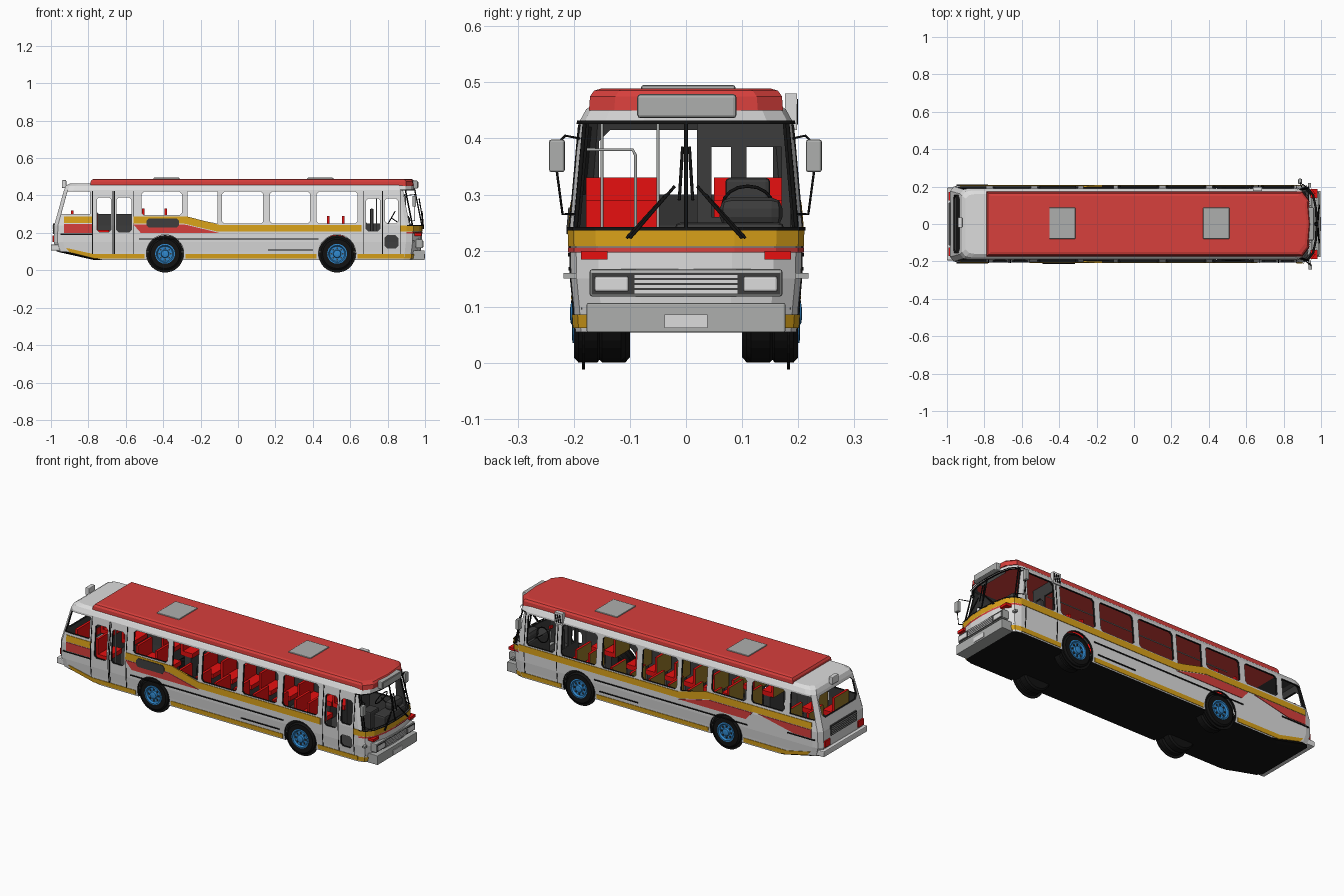
import bpy, bmesh, math

if "Cube" in bpy.data.objects:
    bpy.data.objects.remove(bpy.data.objects["Cube"])

def material(name, r, g, b):
    m = bpy.data.materials.new(name)
    m.use_nodes = True
    m.diffuse_color = (r, g, b, 1)
    m.node_tree.nodes["Principled BSDF"].inputs["Base Color"].default_value = (r, g, b, 1)
    return m

WHITE = material("body white", .72, .72, .72)
RED = material("paint red", .68, .05, .045)
SEAT = material("bright red", .8, .005, .005)
YELLOW = material("belt yellow", .7, .36, .01)
BLACK = material("rubber black", .006, .006, .006)
DARK = material("dark grey", .045, .045, .045)
GREY = material("light grey", .42, .43, .42)
BLUE = material("hub blue", .03, .25, .62)
OLIVE = material("seat back olive", .3, .18, .02)

def mesh(name, verts, faces, *mats, fix=True):
    me = bpy.data.meshes.new(name)
    me.from_pydata(verts, [], faces)
    for m in mats:
        me.materials.append(m)
    if fix:
        bm = bmesh.new()
        bm.from_mesh(me)
        bmesh.ops.recalc_face_normals(bm, faces=bm.faces)
        bm.to_mesh(me)
        bm.free()
    ob = bpy.data.objects.new(name, me)
    bpy.context.scene.collection.objects.link(ob)
    return ob

def loft(rings, closed=True):
    """Vertices and faces joining equal rings of points, with end caps."""
    n = len(rings[0])
    verts = [p for r in rings for p in r]
    faces = [(k * n + i, k * n + (i + 1) % n, (k + 1) * n + (i + 1) % n, (k + 1) * n + i)
             for k in range(len(rings) - 1) for i in range(n if closed else n - 1)]
    if closed:
        faces += [tuple(range(n))[::-1], tuple(range(len(verts) - n, len(verts)))]
    return verts, faces

def prism_data(pts, axis, a, b):
    put = {"x": lambda p, t: (t, p[0], p[1]), "y": lambda p, t: (p[0], t, p[1]),
           "z": lambda p, t: (p[0], p[1], t)}[axis]
    return loft([[put(p, t) for p in pts] for t in (a, b)])

def box(name, mat, x, y, z, bevel=0):
    pts = [(x[0], y[0]), (x[1], y[0]), (x[1], y[1]), (x[0], y[1])]
    ob = mesh(name, *prism_data(pts, "z", *z), mat)
    if bevel:
        m = ob.modifiers.new("round", "BEVEL")
        m.width, m.segments = bevel, 2
    return ob

def both(span, s):
    return sorted((span[0] * s, span[1] * s))

def rect(a0, a1, b0, b1, c=.012):
    return [(a0 + c, b0), (a1 - c, b0), (a1, b0 + c), (a1, b1 - c),
            (a1 - c, b1), (a0 + c, b1), (a0, b1 - c), (a0, b0 + c)]

def tube(name, mat, paths, r):
    cu = bpy.data.curves.new(name, "CURVE")
    cu.dimensions, cu.bevel_depth, cu.bevel_resolution = "3D", r, 1
    for path in paths:
        sp = cu.splines.new("POLY")
        sp.points.add(len(path) - 1)
        for p, co in zip(sp.points, path):
            p.co = (*co, 1)
    cu.materials.append(mat)
    bpy.context.scene.collection.objects.link(bpy.data.objects.new(name, cu))

# Body levels: height, half width, front end, rear end
LEVELS = [(.055, .197, .97, -.77), (.10, .2, .977, -.97), (.15, .205, .983, -.985),
          (.24, .207, .983, -.983), (.43, .19, .945, -.93), (.452, .178, .945, -.92),
          (.464, .16, .925, -.9)]

def at(z):
    for a, b in zip(LEVELS, LEVELS[1:]):
        if z <= b[0]:
            t = (z - a[0]) / (b[0] - a[0])
            return [p + (q - p) * t for p, q in zip(a[1:], b[1:])]

def ring(z, off=0):
    w, xf, xr = at(z)
    half = [(xr, .85 * w), (xr + .02, .97 * w), (xr + .05, w), (xf - .085, w), (xf - .05, .95 * w),
            (xf - .02, .76 * w), (xf - .004, .4 * w), (xf, 0)]
    half = [(x + (off if x > 0 else 0), y + off * (y > 0), z) for x, y in half]
    return half + [(x, -y, z) for x, y, z in half[-2::-1]]

def side_plate(name, mat, pts, s, off=.003):
    rings = [[(x, s * (at(z)[0] + d), z) for x, z in pts] for d in (-.004, off)]
    return mesh(name, *loft(rings), mat)

def bar(x0, x1, z0, z1):
    zs = [z0] + [l[0] for l in LEVELS if z0 < l[0] < z1] + [z1]
    return [(x0, z) for z in zs] + [(x1, z) for z in zs[::-1]]

# Body shell: white outside, dark inside, black underneath
body = mesh("body_shell", *loft([ring(l[0]) for l in LEVELS]), WHITE, DARK, BLACK)
for f in body.data.polygons:
    f.material_index = 2 if f.normal.z < -.5 else 0
wall = body.modifiers.new("wall", "SOLIDIFY")
wall.thickness, wall.offset, wall.material_offset = .012, -1, 1

# Window, windscreen and wheel arch openings
WHEELS = {"rear": -.39, "front": .53}
shared = [[(-.945, .3), (-.79, .3), (-.79, .42), (-.912, .42)], rect(-.515, -.3, .295, .42),
          [(-.27, .28), (-.11, .25), (-.11, .42), (-.27, .42)], rect(-.085, .135, .25, .42),
          rect(.17, .385, .25, .42), rect(.42, .64, .25, .42)]
right = [rect(-.755, -.678, .205, .39), rect(-.65, -.57, .205, .39), rect(.685, .76, .21, .385),
         rect(.785, .855, .25, .385), rect(.785, .855, .12, .185)]
left = [rect(-.755, -.55, .3, .42), rect(.68, .855, .25, .42)]
cuts = [prism_data(p, "y", -.3, -.165) for p in shared + right]
cuts += [prism_data(p, "y", .165, .3) for p in shared + left]
for x in WHEELS.values():
    arch = [(x + .1 * math.cos(a * math.pi / 16), .09 + .1 * math.sin(a * math.pi / 16)) for a in range(32)]
    cuts += [prism_data(arch, "y", *both((.182, .3), s)) for s in (1, -1)]
cuts.append(prism_data(rect(-.155, .155, .3, .415, .02), "x", -1.1, -.89))
cuts.append(prism_data([(.918, .24), (1.1, .24), (1.1, .428), (.882, .428)], "y", -.3, .3))
verts, faces = [], []
for v, f in cuts:
    faces += [tuple(i + len(verts) for i in q) for q in f]
    verts += v
cutter = mesh("opening_cutter", verts, faces, WHITE, DARK, BLACK)
for f in cutter.data.polygons:
    f.material_index = 2
cutter.hide_render = True
cutter.hide_viewport = True
cutter.display_type = "WIRE"
cut = body.modifiers.new("openings", "BOOLEAN")
cut.operation, cut.solver, cut.object = "DIFFERENCE", "EXACT", cutter

# Raised red roof and hatches
def roof_ring(z, inset):
    x0, x1, w, c = -.79 + inset, .945 - inset, .173 - inset, .045
    return [(x, y, z) for x, y in [(x0, -w), (x1 - c, -w), (x1 - .01, -w + c), (x1, 0), (x1 - .01, w - c),
                                   (x1 - c, w), (x0, w)]]
mesh("roof_panel", *loft([roof_ring(.45, 0), roof_ring(.475, .002), roof_ring(.485, .009),
                          roof_ring(.489, .022)]), RED)
for x in (-.383, .44):
    box("roof_hatch", GREY, (x - .07, x + .07), (-.08, .088), (.48, .495), .004)
box("front_sign_box", GREY, (.9, .962), (-.087, .09), (.436, .479), .006)
box("front_sign_face", GREY, (.96, .964), (-.078, .081), (.442, .473))
box("rear_roof_lamp", WHITE, (-.942, -.918), (-.02, .035), (.44, .482), .004)
box("side_route_sign", WHITE, (.635, .685), (.176, .198), (.415, .48))
for i in range(3):
    x = .64 + i * .014
    pts = [(x, .425), (x + .007, .425), (x + .016, .47), (x + .009, .47)]
    mesh("route_sign_stripe", *prism_data(pts, "y", .197, .2), BLACK)

# Painted side stripes and trim
for s in (1, -1):
    end = .9 if s > 0 else .66
    side_plate("yellow_belt", YELLOW, [(-.56, .25), (-.29, .25), (-.11, .207), (end, .207), (end, .243),
                                       (-.1, .243), (-.27, .287), (-.56, .287)], s)
    side_plate("rear_yellow_belt", YELLOW, bar(-.93, -.78 if s < 0 else -.56, .252, .287), s)
    side_plate("red_wedge", RED, [(-.52, .2), (-.1, .2), (-.29, .246), (-.56, .246)], s)
    tail = [(-.93, .2), (-.78, .2), (-.78, .248), (-.93, .248)]
    side_plate("rear_red_flash", RED, tail if s < 0 else [(-.93, .2), (-.82, .2), (-.6, .248), (-.93, .248)], s)
    for x0, x1 in ((-.77, -.5), (-.28, .42), (.64, .89)):
        side_plate("skirt_stripe", YELLOW, [(x0, .062), (x1, .062), (x1, .086), (x0, .086)], s)
    side_plate("rear_skirt_stripe", YELLOW, [(-.9, .096), (-.77, .064), (-.77, .086), (-.92, .12)], s)
    for x0, x1, z in ((-.95, -.78, .193), (-.53, .43, .168), (.16, .4, .108)):
        side_plate("trim_strip", BLACK, bar(x0, x1, z - .003, z + .003), s, .004)
    for x in ((-.778, -.668, -.66, -.557, .672, .772, .868) if s < 0 else (.665, .868)):
        side_plate("door_gap", BLACK, bar(x - .002, x + .002, .065, .425), s, .002)
side_plate("engine_vent", DARK, rect(-.49, -.315, .23, .277), -1, .006)
side_plate("corner_belt", YELLOW, bar(.87, .9, .207, .24), -1)

# Bands wrapping the front
def front_band(name, mat, z0, z1, off=.004):
    verts, faces = loft([ring(z, off)[3:12] for z in (z0, z1)], False)
    mesh(name, verts, faces, mat, fix=False)
front_band("front_yellow_belt", YELLOW, .207, .237)
front_band("front_red_line", RED, .197, .206)
front_band("front_skirt_stripe", YELLOW, .062, .086)
front_band("windscreen_base_seal", BLACK, .236, .242, .006)
front_band("windscreen_top_seal", BLACK, .426, .432, .005)
low, high = ring(.24), ring(.43)
tube("windscreen_posts", BLACK, [(low[i], high[i]) for i in (4, 7, 10)], .004)

# Nose: headlamps, grille, bumper, plate, indicators
box("headlamp_panel", GREY, (.95, .987), (-.172, .172), (.118, .167), .005)
box("grille_recess", DARK, (.98, .9885), (-.168, .168), (.122, .16))
for i in range(4):
    box("grille_bar", WHITE, (.98, .991), (-.092, .092), (.124 + i * .009, .13 + i * .009))
for s in (1, -1):
    box("headlamp", WHITE, (.97, .992), both((.102, .163), s), (.127, .154), .004)
    box("front_indicator", SEAT, (.945, .98), both((.14, .187), s), (.184, .199))
    box("side_marker", GREY, (.93, .945), both((.195, .218), s), (.15, .16))
    box("tail_lamp", SEAT, (-.992, -.97), both((.125, .172), s), (.15, .185))
box("front_bumper", GREY, (.93, .997), (-.177, .177), (.054, .107), .003)
box("front_number_plate", WHITE, (.99, 1.0), (-.038, .038), (.062, .086))

# Tail: bumper, engine grille
box("rear_bumper", WHITE, (-1.0, -.95), (-.195, .195), (.105, .138), .005)
box("rear_grille", DARK, (-.989, -.97), (-.115, .115), (.195, .25))
for i in range(5):
    box("rear_grille_slat", GREY, (-.992, -.97), (-.112, .112), (.2 + i * .01, .203 + i * .01))

# Wheels
def lathe(name, mat, x, s, profile, n=32):
    rings = [[(x + r * math.cos(2 * math.pi * i / n), s * y, .088 + r * math.sin(2 * math.pi * i / n))
              for i in range(n)] for r, y in profile]
    return mesh(name, *loft(rings), mat)
for end, x in WHEELS.items():
    for s in (1, -1):
        lathe("wheel_well", BLACK, x, s, [(.1, .18), (.1, .185)])
        for y in ((.15, .1) if end == "rear" else (.15, .108)):
            lathe(end + "_tyre", BLACK, x, s, [(.05, y), (.078, y), (.087, y + .008), (.087, y + .042),
                                               (.078, y + .05), (.052, y + .05), (.05, y + .042)])
        lathe(end + "_hub", BLUE, x, s, [(.053, .19), (.053, .202), (.046, .203), (.04, .194), (.022, .194),
                                         (.019, .205), (.008, .207)])
        for k in range(8):
            a = k * math.pi / 4
            cx, cz = x + .031 * math.cos(a), .088 + .031 * math.sin(a)
            box("wheel_nut", DARK, (cx - .004, cx + .004), both((.19, .199), s), (cz - .004, cz + .004))

# Saloon: floor, seats with red fronts and olive backs, rails
box("saloon_floor", DARK, (-.93, .93), (-.186, .186), (.095, .103))
rows = [(-.88, .32), (-.75, .3), (-.5, .33), (-.38, .33), (-.25, .25), (-.13, .25), (-.01, .25),
        (.11, .25), (.23, .25), (.35, .25), (.49, .29), (.57, .29)]
for x, top in rows:
    for s in (1, -1):
        y = both((.05, .178), s)
        box("seat_cushion", SEAT, (x, x + .06), y, (top - .11, top - .085))
        box("seat_base", DARK, (x + .01, x + .05), y, (.1, top - .11))
        back = box("seat_back", SEAT, (x - .014, x), y, (top - .11, top))
        back.data.materials.append(OLIVE)
        for f in back.data.polygons:
            f.material_index = int(f.normal.x < -.5)
rails = [((x, y, .1), (x, y, .44)) for x in (-.66, .66) for y in (-.05, -.15)]
rails += [((.74, -.185, .38), (.74, -.095, .38), (.74, -.09, .37), (.74, -.09, .12))]
rails += [((-.55, y, .425), (.62, y, .425)) for y in (.06, -.06)]
tube("handrails", GREY, rails, .003)

# Cab: partition with openings, dashboard, seat, steering wheel
for y in ((.02, .045), (.08, .108), (.17, .186)):
    box("cab_partition_post", DARK, (.66, .668), y, (.1, .45))
for z in ((.1, .26), (.385, .45)):
    box("cab_partition_panel", DARK, (.66, .668), (.02, .186), z)
box("dashboard", DARK, (.86, .935), (-.02, .175), (.1, .25), .01)
box("instrument_hood", DARK, (.87, .92), (.06, .172), (.24, .295), .02)
box("driver_seat", DARK, (.72, .78), (.07, .15), (.1, .2), .008)
box("driver_backrest", DARK, (.705, .725), (.07, .15), (.19, .33), .008)
wheel_path = [(.82 + .02 * math.sin(a), .11 + .045 * math.cos(a), .28 + .035 * math.sin(a))
              for a in [i * math.pi / 8 for i in range(17)]]
tube("steering_wheel", BLACK, [wheel_path, [(.82, .11, .28), (.88, .11, .24)]], .003)

# Mirrors on their arms, and wipers
for s, x, y in ((-1, .945, .23), (1, .89, .228)):
    box("mirror_housing", GREY, (x - .012, x + .008), both((y - .014, y + .014), s), (.34, .398), .004)
    tube("mirror_arm", BLACK, [[(.9, s * .19, .4), (x, s * (y - .015), .405), (x, s * y, .39), (x, s * y, .34),
                                (x, s * (y - .01), .265), (.92, s * .2, .265)]], .0022)
tube("wipers", BLACK, [p for s in (1, -1) for p in (
    [(.992, s * .1, .222), (.984, s * .02, .315)], [(.99, s * .106, .222), (.982, s * .035, .3)],
    [(.984, s * .012, .29), (.968, s * .006, .385)])], .003)

# Smooth shading on round parts
for ob in bpy.context.view_layer.objects:
    ob.select_set(ob.type == "MESH" and ob.name.split(".")[0] in
                  ("roof_panel", "front_tyre", "rear_tyre", "front_hub", "rear_hub"))
    if ob.select_get():
        bpy.context.view_layer.objects.active = ob
bpy.ops.object.shade_smooth_by_angle(angle=math.radians(35))
